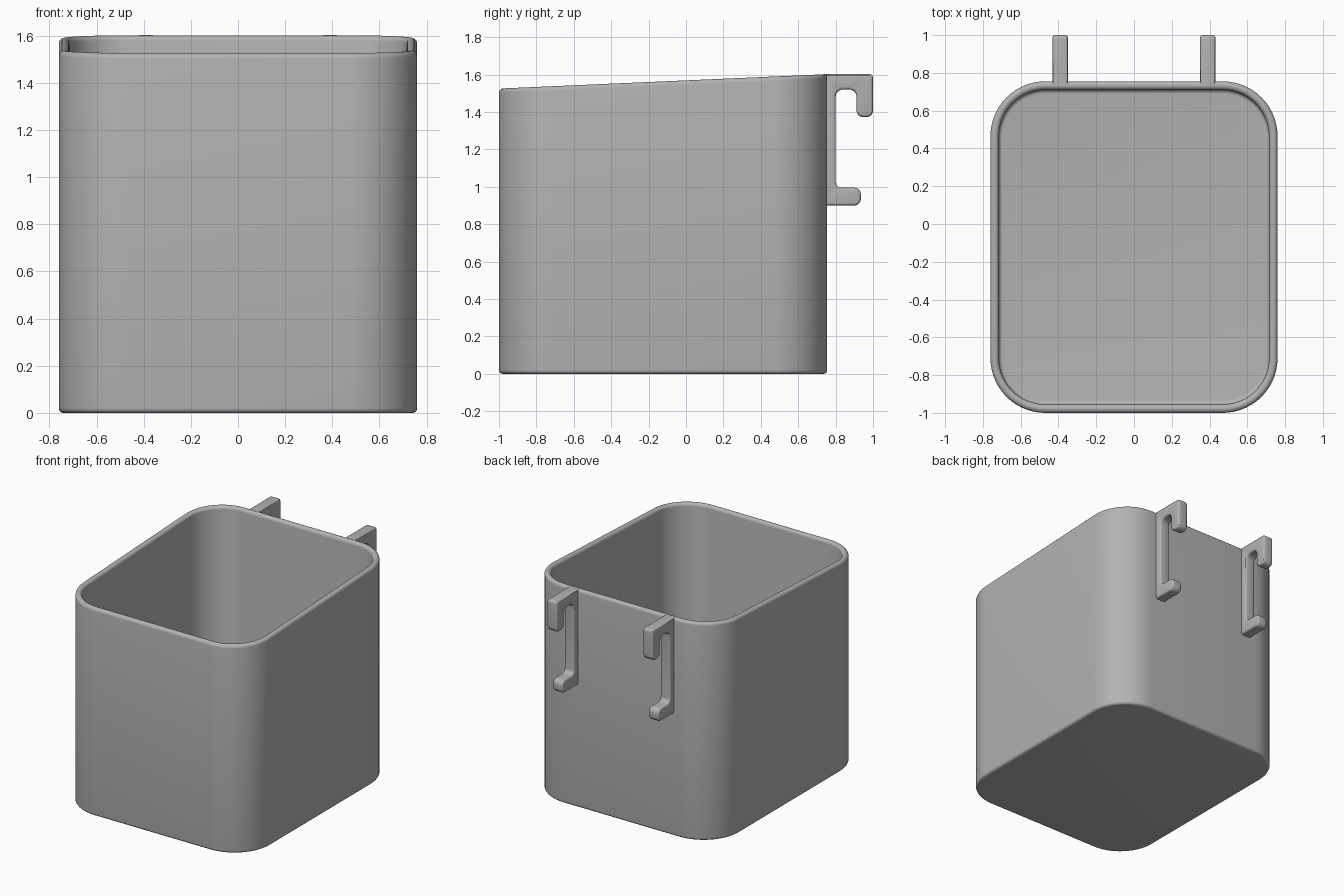
import bpy, bmesh
from math import sin, cos, pi, tan
from mathutils import Vector

cube = bpy.data.objects.get("Cube")
if cube:
    bpy.data.objects.remove(cube)

grey = bpy.data.materials.new("plain grey")
grey.use_nodes = True
grey.diffuse_color = (0.45, 0.45, 0.45, 1)
grey.node_tree.nodes["Principled BSDF"].inputs["Base Color"].default_value = grey.diffuse_color

HALF_X, FRONT, BACK, RADIUS, WALL = 0.76, -1.0, 0.755, 0.29, 0.045
FLOOR, EDGE = 0.05, 0.02


def finish(bm, name):
    bmesh.ops.recalc_face_normals(bm, faces=bm.faces)
    mesh = bpy.data.meshes.new(name)
    bm.to_mesh(mesh)
    bm.free()
    mesh.materials.append(grey)
    obj = bpy.data.objects.new(name, mesh)
    bpy.context.collection.objects.link(obj)
    bpy.ops.object.select_all(action="DESELECT")
    obj.select_set(True)
    bpy.context.view_layer.objects.active = obj
    bpy.ops.object.shade_smooth_by_angle(angle=pi / 6)
    return obj


def rim_height(y):
    return 1.525 + 0.077 * (y - FRONT) / (BACK - FRONT)


def ring(bm, inset, z, at_rim, steps=14):
    """Rounded rectangle, either level or following the sloping rim."""
    r = RADIUS - inset
    verts = []
    for i, (sx, sy) in enumerate([(1, 1), (-1, 1), (-1, -1), (1, -1)]):
        cx = sx * (HALF_X - RADIUS)
        cy = BACK - RADIUS if sy > 0 else FRONT + RADIUS
        for k in range(steps + 1):
            a = (i + k / steps) * pi / 2
            x, y = cx + r * cos(a), cy + r * sin(a)
            verts.append(bm.verts.new((x, y, z + (rim_height(y) if at_rim else 0))))
    return verts


# Bin: one wall section swept round, from the base over the rim to the floor
quarter = [k * pi / 10 for k in range(6)]
half = WALL / 2
section = [(EDGE * (1 - sin(a)), EDGE * (1 - cos(a)), False) for a in quarter]
section += [(half - half * cos(a), half * (sin(a) - 1), True) for a in quarter]
section += [(half + half * sin(a), half * (cos(a) - 1), True) for a in quarter[1:]]
section += [(WALL + EDGE * (1 - cos(a)), FLOOR + EDGE * (1 - sin(a)), False) for a in quarter]

bm = bmesh.new()
rings = [ring(bm, *point) for point in section]
for lower, upper in zip(rings, rings[1:]):
    for i in range(len(lower)):
        j = (i + 1) % len(lower)
        bm.faces.new((lower[i], lower[j], upper[j], upper[i]))
bm.faces.new(rings[0])
bm.faces.new(rings[-1])
finish(bm, "bin")


def fillet(corners, steps=6):
    """Round each (y, z, radius) corner of a square-cornered outline."""
    points = []
    for i, (y, z, r) in enumerate(corners):
        p = Vector((y, z))
        u = (Vector(corners[i - 1][:2]) - p).normalized()
        v = (Vector(corners[(i + 1) % len(corners)][:2]) - p).normalized()
        if r == 0:
            points.append(p)
            continue
        centre = p + (u + v) * r
        for k in range(steps + 1):
            a = k / steps * pi / 2
            points.append(centre - v * r * cos(a) - u * r * sin(a))
    return points


# Hooks: side outline with a hanging lip at the top and a spacer foot below
outline = fillet([
    (0.735, 0.90, 0), (0.935, 0.90, 0.035), (0.935, 0.995, 0.035),
    (0.80, 0.995, 0.03), (0.80, 1.52, 0.04), (0.912, 1.52, 0.04),
    (0.912, 1.373, 0.035), (1.0, 1.373, 0.035), (1.0, 1.602, 0.02),
    (0.735, 1.602, 0)])

for side, label in ((1, "left_hook"), (-1, "right_hook")):
    bm = bmesh.new()
    centre, width = side * 0.39, 0.082
    face = bm.faces.new([bm.verts.new((centre - width / 2, p.x, p.y)) for p in outline])
    moved = bmesh.ops.extrude_face_region(bm, geom=[face], use_keep_orig=True)["geom"]
    bmesh.ops.translate(bm, vec=(width, 0, 0),
                        verts=[g for g in moved if isinstance(g, bmesh.types.BMVert)])
    bmesh.ops.recalc_face_normals(bm, faces=bm.faces)
    rims = [e for e in bm.edges if abs(e.verts[0].co.x - e.verts[1].co.x) < 0.001]
    bmesh.ops.bevel(bm, geom=rims, offset=0.014, segments=3, profile=0.5, affect="EDGES")
    finish(bm, label)
